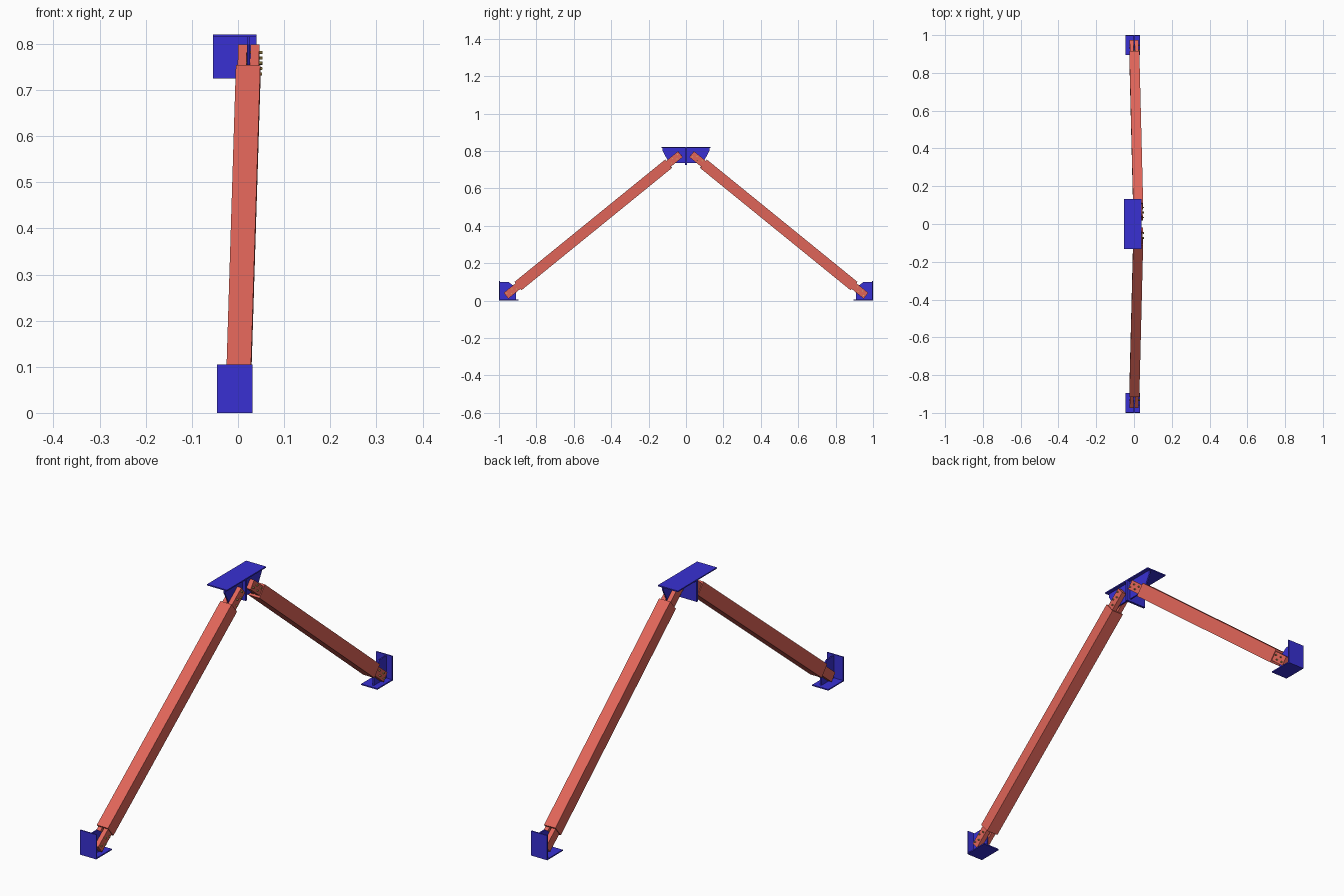
import bpy, bmesh
from mathutils import Matrix, Vector

if "Cube" in bpy.data.objects:
    bpy.data.objects.remove(bpy.data.objects["Cube"])


def material(name, rgb):
    m = bpy.data.materials.new(name)
    m.diffuse_color = (*rgb, 1)
    m.use_nodes = True
    m.node_tree.nodes["Principled BSDF"].inputs["Base Color"].default_value = m.diffuse_color
    return m


TIMBER = material("timber_red", (0.75, 0.13, 0.10))
STEEL = material("bracket_blue", (0.04, 0.03, 0.65))
BRASS = material("bolt_yellow", (0.65, 0.48, 0.14))


def finish(bm, name, mat):
    bmesh.ops.recalc_face_normals(bm, faces=bm.faces[:])
    me = bpy.data.meshes.new(name)
    bm.to_mesh(me)
    bm.free()
    me.materials.append(mat)
    ob = bpy.data.objects.new(name, me)
    bpy.context.collection.objects.link(ob)
    return ob


def add_box(bm, lo, hi, frame=Matrix()):
    lo, hi = Vector(lo), Vector(hi)
    size = Matrix.Diagonal((*(hi - lo), 1))
    bmesh.ops.create_cube(bm, size=1, matrix=frame @ Matrix.Translation((lo + hi) / 2) @ size)


def add_gusset(bm, profile, x, thick):
    # flat plate in the yz plane, extruded along x
    face = bm.faces.new([bm.verts.new((x - thick / 2, y, z)) for y, z in profile])
    out = bmesh.ops.extrude_face_region(bm, geom=[face])
    verts = [v for v in out["geom"] if isinstance(v, bmesh.types.BMVert)]
    bmesh.ops.translate(bm, verts=verts, vec=(thick, 0, 0))


T = 0.005           # plate thickness
TENON = 0.082       # length of the slotted beam ends
HW, HD = 0.0265, 0.029   # half width and half depth of the timber

for s, side in ((-1, "front"), (1, "back")):
    foot = Vector((0.000, s * 0.962, 0.026))
    head = Vector((0.0235, s * 0.030, 0.783))
    length = (head - foot).length

    # beam frame: u across, v through the depth, w along the beam
    w = (head - foot).normalized()
    u = (Vector((1, 0, 0)) - w * w.x).normalized()
    v = w.cross(u)
    frame = Matrix.Translation(foot) @ Matrix((u, v, w)).transposed().to_4x4()

    # timber beam with two cheeks on each end, leaving a slot for the gusset
    bm = bmesh.new()
    add_box(bm, (-HW, -HD, TENON), (HW, HD, length - TENON), frame)
    for a, b in ((0, TENON), (length - TENON, length)):
        add_box(bm, (-0.023, -0.02, a), (-0.004, 0.02, b), frame)
        add_box(bm, (0.004, -0.02, a), (0.023, 0.02, b), frame)
    finish(bm, side + "_beam", TIMBER)

    # cross bolts through both slotted ends
    bm = bmesh.new()
    for start, sign in ((0, 1), (length, -1)):
        for i in range(4):
            depth = 0.008 if i % 2 else -0.008
            pos = Matrix.Translation((0.004, depth, start + sign * (0.012 + 0.018 * i)))
            bmesh.ops.create_cone(bm, cap_ends=True, segments=8, radius1=0.003, radius2=0.003,
                                  depth=0.052, matrix=frame @ pos @ Matrix.Rotation(1.570796, 4, 'Y'))
    finish(bm, side + "_bolts", BRASS)

    # foot bracket: floor plate, upright plate and gusset
    bm = bmesh.new()
    y0, y1 = sorted((s * 0.895, s * 1.0))
    add_box(bm, (-0.045, y0, 0), (0.031, y1, T))
    y0, y1 = sorted((s * (1 - T), s * 1.0))
    add_box(bm, (-0.045, y0, 0), (0.031, y1, 0.105))
    add_gusset(bm, [(s * y, z) for y, z in
                    ((0.997, 0.002), (0.997, 0.10), (0.95, 0.10), (0.91, 0.07), (0.91, 0.002))],
               0.001, 0.006)
    finish(bm, side + "_foot_bracket", STEEL)

    # ridge bracket: top plate, upright plate and gusset
    bm = bmesh.new()
    y0, y1 = sorted((0, s * 0.132))
    add_box(bm, (-0.054, y0, 0.82 - T), (0.040, y1, 0.82))
    y0, y1 = sorted((s * 0.0005, s * T))
    add_box(bm, (-0.054, y0, 0.725), (0.040, y1, 0.82))
    add_gusset(bm, [(s * y, z) for y, z in
                    ((0.003, 0.817), (0.003, 0.735), (0.09, 0.735), (0.125, 0.80), (0.125, 0.817))],
               0.0225, 0.006)
    finish(bm, side + "_ridge_bracket", STEEL)
